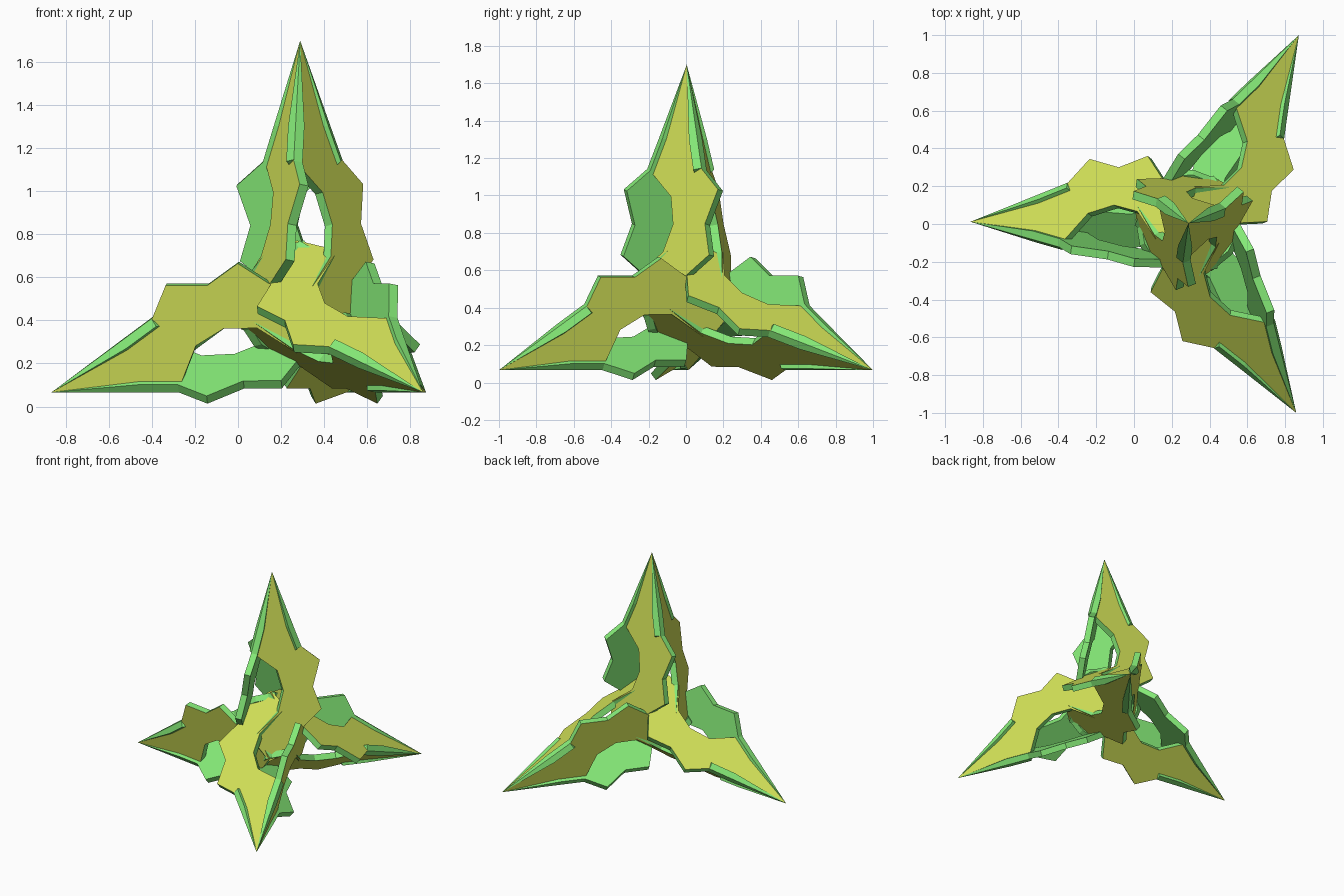
import bpy, bmesh, math
from itertools import permutations
from mathutils import Vector, Matrix

if "Cube" in bpy.data.objects:
    bpy.data.objects.remove(bpy.data.objects["Cube"])

R = 2 / math.sqrt(3)
CX, Z0 = R / 4, 0.066
T = 0.045                     # plate thickness
N = Vector((.1363, 1, .1928))  # inward normal of the first plate
TURN = math.radians(-0.4)

# Corners of the guiding tetrahedron
V = [Vector((CX - R, 0, Z0)), Vector((CX + R / 2, 1, Z0)),
     Vector((CX + R / 2, -1, Z0)), Vector((CX, 0, Z0 + 1.633))]


def material(name, col):
    m = bpy.data.materials.new(name)
    m.diffuse_color = (*col, 1)
    m.use_nodes = True
    m.node_tree.nodes["Principled BSDF"].inputs["Base Color"].default_value = m.diffuse_color
    return m


outer_mat = material("outer_yellow", (0.65, 0.76, 0.097))
inner_mat = material("inner_green", (0.235, 0.82, 0.185))

# Outline of one plate as seen from the front (x, z), spike tip first
outline = [(V[0].x, Z0), (-.539, .306), (-.397, .411), (-.335, .563), (-.14, .563),
           (0, .664), (.145, .571), (.319, .548), (.442, .39), (.357, .28),
           (.279, .246), (.09, .364), (-.065, .362), (-.195, .282),
           (-.28, Z0), (-.454, Z0)]
outer = [Vector((x, -N.x * (x - V[0].x) - N.z * (z - Z0), z)) for x, z in outline]
inner = [p + N.normalized() * T for p in outer]

base = Matrix([[V[i][k] - V[3][k] for i in range(3)] for k in range(3)]).inverted()
turn = (Matrix.Translation((CX, .004, 0)) @ Matrix.Rotation(TURN, 4, 'Z')
        @ Matrix.Translation((-CX, 0, 0)))


def move(p, perm):
    """Carry a point along with a permutation of the tetrahedron corners."""
    w = base @ (p - V[3])
    w = [*w, 1 - sum(w)]
    return turn @ sum((V[perm[i]] * w[i] for i in range(4)), Vector())


def even(p):
    return sum(p[i] > p[j] for i in range(4) for j in range(i + 1, 4)) % 2 == 0


# Twelve identical plates, three to each spike, thinning to the shared tip
for perm in filter(even, permutations(range(4))):
    bm = bmesh.new()
    a = [bm.verts.new(move(p, perm)) for p in outer]
    b = [a[0]] + [bm.verts.new(move(p, perm)) for p in inner[1:]]
    k = len(a)
    bm.faces.new(a)
    bm.faces.new((b[1], b[0], b[-1])).material_index = 1
    bm.faces.new([b[1]] + b[:1:-1]).material_index = 1
    for i in range(k):
        j = (i + 1) % k
        rim = list(dict.fromkeys((a[j], a[i], b[i], b[j])))
        bm.faces.new(rim).material_index = 1
    bmesh.ops.recalc_face_normals(bm, faces=bm.faces)
    me = bpy.data.meshes.new("spike_plate")
    bm.to_mesh(me)
    bm.free()
    me.materials.append(outer_mat)
    me.materials.append(inner_mat)
    bpy.context.collection.objects.link(bpy.data.objects.new("spike_plate", me))
